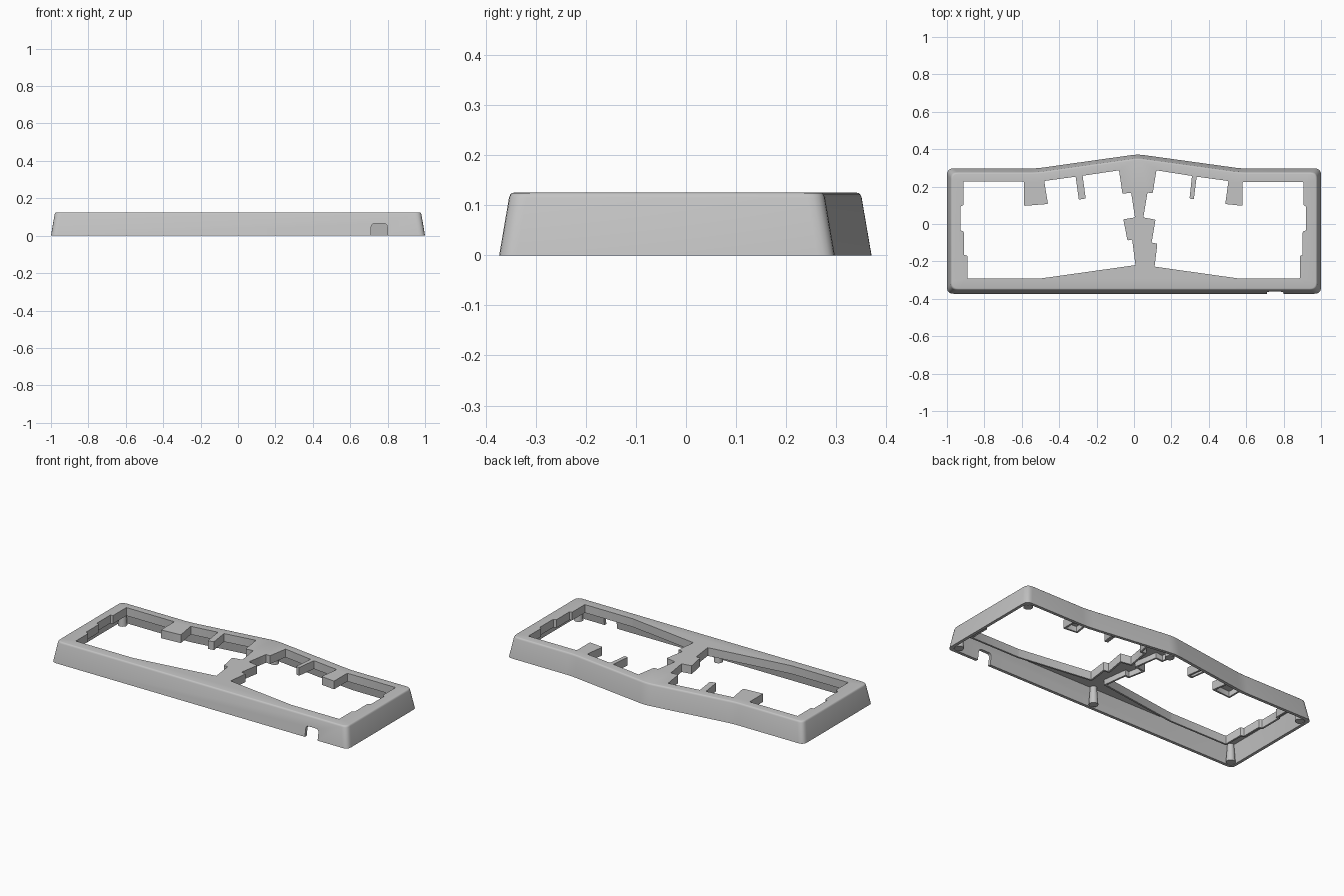
import bpy, bmesh
from mathutils import Vector

cube = bpy.data.objects.get("Cube")
if cube:
    bpy.data.objects.remove(cube, do_unlink=True)

grey = bpy.data.materials.new("plain grey")
grey.use_nodes = True
colour = (0.55, 0.55, 0.55, 1)
grey.diffuse_color = colour
grey.node_tree.nodes["Principled BSDF"].inputs["Base Color"].default_value = colour

HEIGHT, PLATE_BOTTOM, LIP_BOTTOM = 0.125, 0.107, 0.075
WALL, LIP = 0.018, 0.011

# Footprint and the two openings, all anticlockwise
footprint = [(-1, -.373), (1, -.373), (1, .297), (.57, .297), (.02, .373), (-.52, .297), (-1, .297)]

opening_right = [
    (-.912, .227), (-.912, .1), (-.928, .095), (-.928, -.035), (-.91, -.04), (-.91, -.165),
    (-.89, -.17), (-.89, -.292), (-.505, -.292), (.008, -.22), (-.01, -.083), (-.035, -.088),
    (-.057, .025), (.005, .035), (-.015, .167), (-.062, .162), (-.08, .287), (-.275, .258),
    (-.258, .137), (-.295, .13), (-.312, .253), (-.48, .23), (-.46, .107), (-.588, .097),
    (-.588, .227)]

opening_left = [
    (.906, .224), (.58, .224), (.58, .097), (.488, .107), (.505, .23), (.335, .253),
    (.32, .132), (.297, .136), (.31, .257), (.12, .287), (.1, .165), (.072, .168),
    (.05, .035), (.115, .023), (.094, -.1), (.125, -.105), (.11, -.228), (.564, -.292),
    (.887, -.292), (.887, -.17), (.902, -.165), (.902, -.04), (.92, -.035), (.92, .095),
    (.906, .1)]
opening_left = opening_left[::-1]
openings = [opening_right, opening_left]


def signed_area(points):
    return sum(a[0] * b[1] - b[0] * a[1] for a, b in zip(points, points[1:] + points[:1]))


def outline(points, inset, radius, steps):
    """Offset a polygon inward by a distance, then round its corners."""
    pts = [Vector(p) for p in points]
    if signed_area(points) < 0:
        pts.reverse()
    count = len(pts)
    moved = []
    for i, p in enumerate(pts):
        a = (p - pts[i - 1]).normalized()
        b = (pts[(i + 1) % count] - p).normalized()
        na, nb = Vector((-a.y, a.x)), Vector((-b.y, b.x))
        moved.append(p + (na + nb) * inset / (1 + na.dot(nb)))
    result = []
    for i, p in enumerate(moved):
        before, after = moved[i - 1] - p, moved[(i + 1) % count] - p
        reach = min(radius, before.length * 0.4, after.length * 0.4)
        start, end = p + before.normalized() * reach, p + after.normalized() * reach
        for k in range(steps + 1):
            t = k / steps
            result.append(start * (1 - t) ** 2 + p * 2 * t * (1 - t) + end * t ** 2)
    return result


def add_ring(bm, points, z):
    verts = [bm.verts.new((p.x, p.y, z)) for p in points]
    for a, b in zip(verts, verts[1:] + verts[:1]):
        bm.edges.new((a, b))
    return verts


def bridge(bm, lower, upper):
    n = len(lower)
    for i in range(n):
        j = (i + 1) % n
        bm.faces.new((lower[i], lower[j], upper[j], upper[i]))


def fill(bm, rings):
    """Fill the flat area between an outer ring and the rings inside it."""
    edges = [bm.edges.get((a, b)) for r in rings for a, b in zip(r, r[1:] + r[:1])]
    bmesh.ops.triangle_fill(bm, edges=edges, use_beauty=True, normal=(0, 0, 1))


def finish(bm, name):
    bmesh.ops.recalc_face_normals(bm, faces=bm.faces[:])
    mesh = bpy.data.meshes.new(name)
    bm.to_mesh(mesh)
    bm.free()
    obj = bpy.data.objects.new(name, mesh)
    bpy.context.collection.objects.link(obj)
    mesh.materials.append(grey)
    return obj


def smooth(obj):
    bpy.ops.object.select_all(action="DESELECT")
    obj.select_set(True)
    bpy.context.view_layer.objects.active = obj
    bpy.ops.object.shade_smooth_by_angle(angle=0.6)


# Hollow frame: inner wall up from the underside, down the tapered outside
bm = bmesh.new()
profile = [(WALL + 0.018, PLATE_BOTTOM), (WALL, 0), (0, 0), (0.0195, 0.115),
           (0.022, 0.121), (0.025, 0.124), (0.029, HEIGHT)]
shell = [add_ring(bm, outline(footprint, d, 0.035, 5), z) for d, z in profile]
for lower, upper in zip(shell, shell[1:]):
    bridge(bm, lower, upper)

# Thin lip hanging down around each opening
top_rings, under_rings = [shell[-1]], [shell[0]]
for opening in openings:
    lip_profile = [(0, HEIGHT), (0, LIP_BOTTOM), (-LIP, LIP_BOTTOM), (-LIP, PLATE_BOTTOM)]
    lip = [add_ring(bm, outline(opening, d, 0.005, 2), z) for d, z in lip_profile]
    for lower, upper in zip(lip, lip[1:]):
        bridge(bm, lower, upper)
    top_rings.append(lip[0])
    under_rings.append(lip[-1])
fill(bm, top_rings)
fill(bm, under_rings)
frame = finish(bm, "case_frame")

# Cable notch in the front wall
bm = bmesh.new()
notch = [(0.712, -0.05), (0.798, -0.05), (0.798, 0.065), (0.712, 0.065)]
ends = []
for y in (-0.45, -0.335):
    ends.append([bm.verts.new((p.x, y, p.y)) for p in outline(notch, 0, 0.02, 4)])
    bm.faces.new(ends[-1])
bridge(bm, *ends)
cutter = finish(bm, "notch_cutter")
cutter.hide_render = True
cutter.hide_viewport = True
cut = frame.modifiers.new("cable notch", "BOOLEAN")
cut.operation = "DIFFERENCE"
cut.solver = "EXACT"
cut.object = cutter
smooth(frame)

# Tapered screw posts in the corners and at the middle of the long walls
posts = [(x, y) for x in (-0.953, 0.953) for y in (-0.327, 0.25)]
posts += [(0.01, -0.327), (0.02, 0.322)]
for x, y in posts:
    bpy.ops.mesh.primitive_cone_add(vertices=24, radius1=0.026, radius2=0.018, depth=0.11,
                                    location=(x, y, 0.055))
    post = bpy.context.object
    post.name = "screw_post"
    post.data.materials.append(grey)
    smooth(post)
